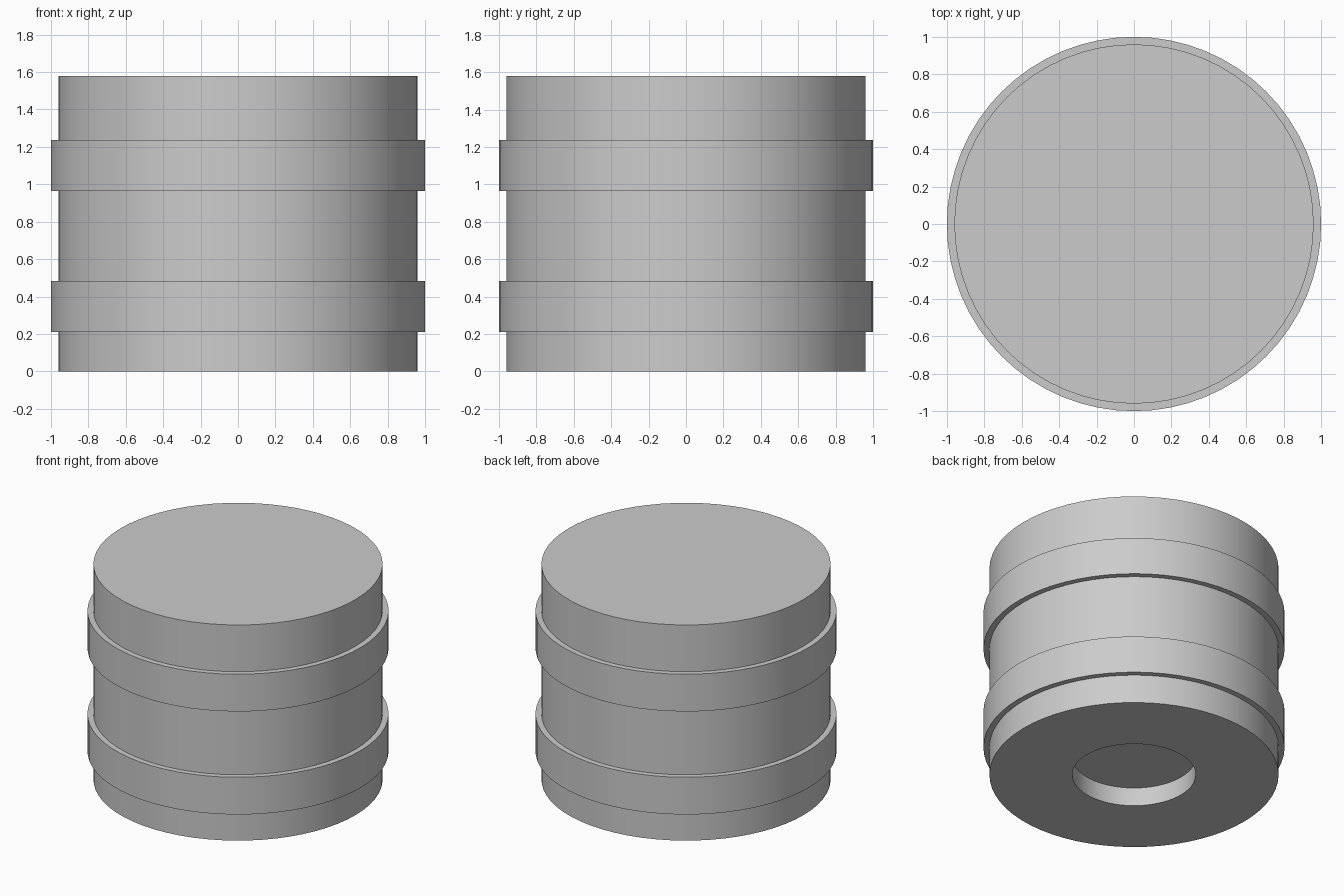
import bpy
import bmesh
import math

SIDES = 64

cube = bpy.data.objects.get("Cube")
if cube:
    bpy.data.objects.remove(cube, do_unlink=True)

grey = bpy.data.materials.new("plain grey")
grey.use_nodes = True
colour = (0.6, 0.6, 0.6, 1)
grey.diffuse_color = colour
grey.node_tree.nodes["Principled BSDF"].inputs["Base Color"].default_value = colour


def lathe(name, profile, closed=False):
    """Spin a (radius, height) profile around the z axis."""
    bm = bmesh.new()
    verts = [bm.verts.new((r, 0, z)) for r, z in profile]
    pairs = list(zip(verts, verts[1:]))
    if closed:
        pairs.append((verts[-1], verts[0]))
    edges = [bm.edges.new(pair) for pair in pairs]
    bmesh.ops.spin(bm, geom=verts + edges, cent=(0, 0, 0), axis=(0, 0, 1),
                   angle=math.tau, steps=SIDES)
    bmesh.ops.remove_doubles(bm, verts=bm.verts, dist=0.0001)
    bmesh.ops.recalc_face_normals(bm, faces=bm.faces)
    mesh = bpy.data.meshes.new(name)
    bm.to_mesh(mesh)
    bm.free()
    mesh.materials.append(grey)
    obj = bpy.data.objects.new(name, mesh)
    bpy.context.collection.objects.link(obj)
    bpy.ops.object.select_all(action="DESELECT")
    obj.select_set(True)
    bpy.context.view_layer.objects.active = obj
    bpy.ops.object.shade_smooth_by_angle(angle=math.radians(30))
    return obj


# Drum body with a shallow round recess underneath
lathe("drum_body", [(0, 0.135), (0.41, 0.135), (0.41, 0),
                    (0.96, 0), (0.96, 1.58), (0, 1.58)])

# Two raised bands, sunk slightly into the body
for name, base in (("lower_band", 0.21), ("upper_band", 0.965)):
    top = base + 0.273
    lathe(name, [(0.92, base), (1, base), (1, top), (0.92, top)], closed=True)
